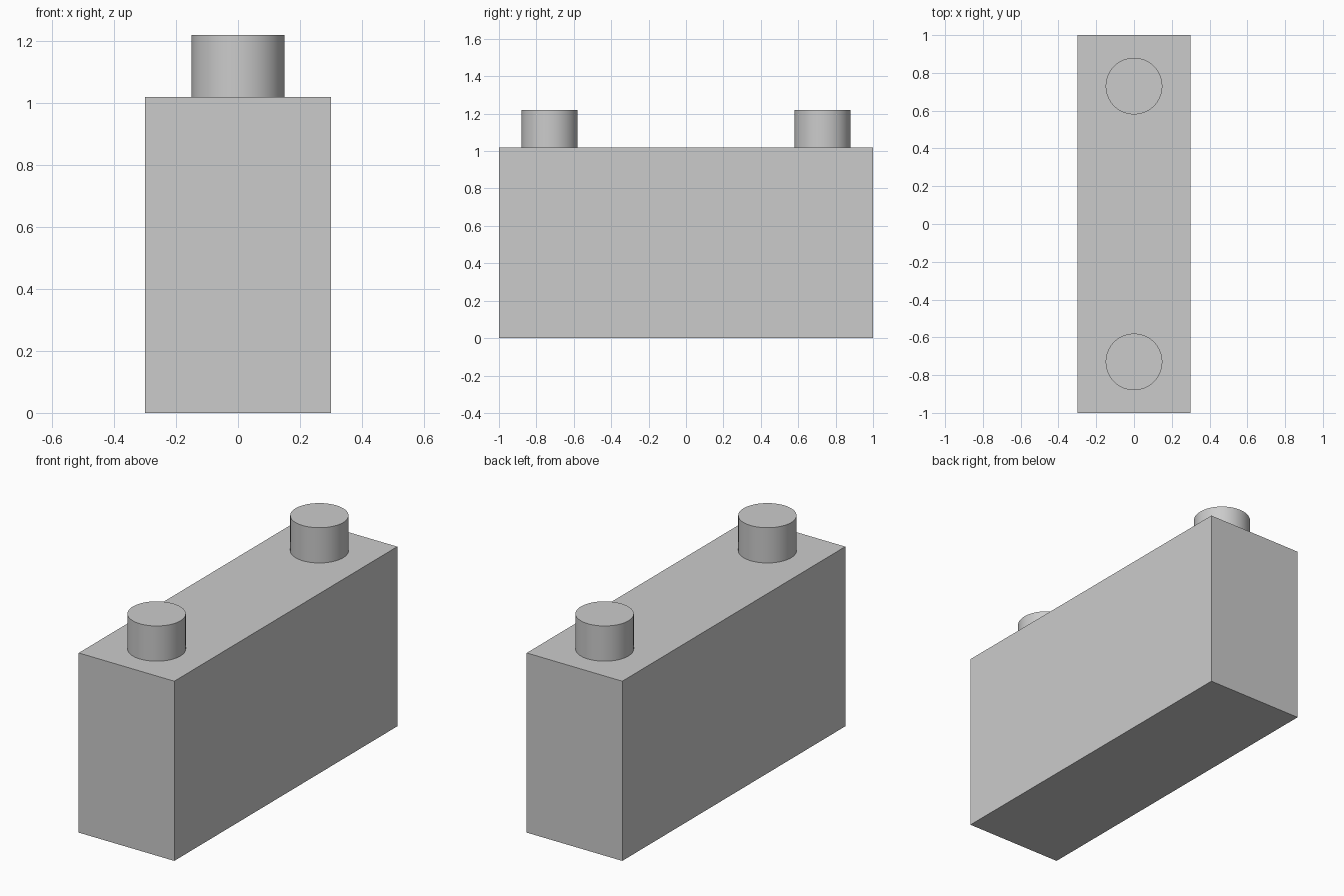
import bpy
import math

default_cube = bpy.data.objects.get("Cube")
if default_cube:
    bpy.data.objects.remove(default_cube, do_unlink=True)

WIDTH, LENGTH, HEIGHT = 0.6, 2.0, 1.02
POST_RADIUS, POST_HEIGHT, POST_Y = 0.15, 0.2, 0.73

grey = bpy.data.materials.new("plain_grey")
grey.use_nodes = True
colour = (0.6, 0.6, 0.6, 1)
grey.diffuse_color = colour
grey.node_tree.nodes["Principled BSDF"].inputs["Base Color"].default_value = colour


def finish(name):
    part = bpy.context.object
    part.name = name
    part.data.materials.append(grey)
    return part


# Main block
bpy.ops.mesh.primitive_cube_add(size=1, location=(0, 0, HEIGHT / 2))
block = finish("block")
block.scale = (WIDTH, LENGTH, HEIGHT)
bpy.ops.object.transform_apply(location=False, rotation=False, scale=True)

# Round posts standing on the block, one near each end
for name, side in (("front_post", -1), ("back_post", 1)):
    bpy.ops.mesh.primitive_cylinder_add(
        vertices=64, radius=POST_RADIUS, depth=POST_HEIGHT,
        location=(0, side * POST_Y, HEIGHT + POST_HEIGHT / 2))
    finish(name)
    bpy.ops.object.shade_smooth_by_angle(angle=math.radians(30))
